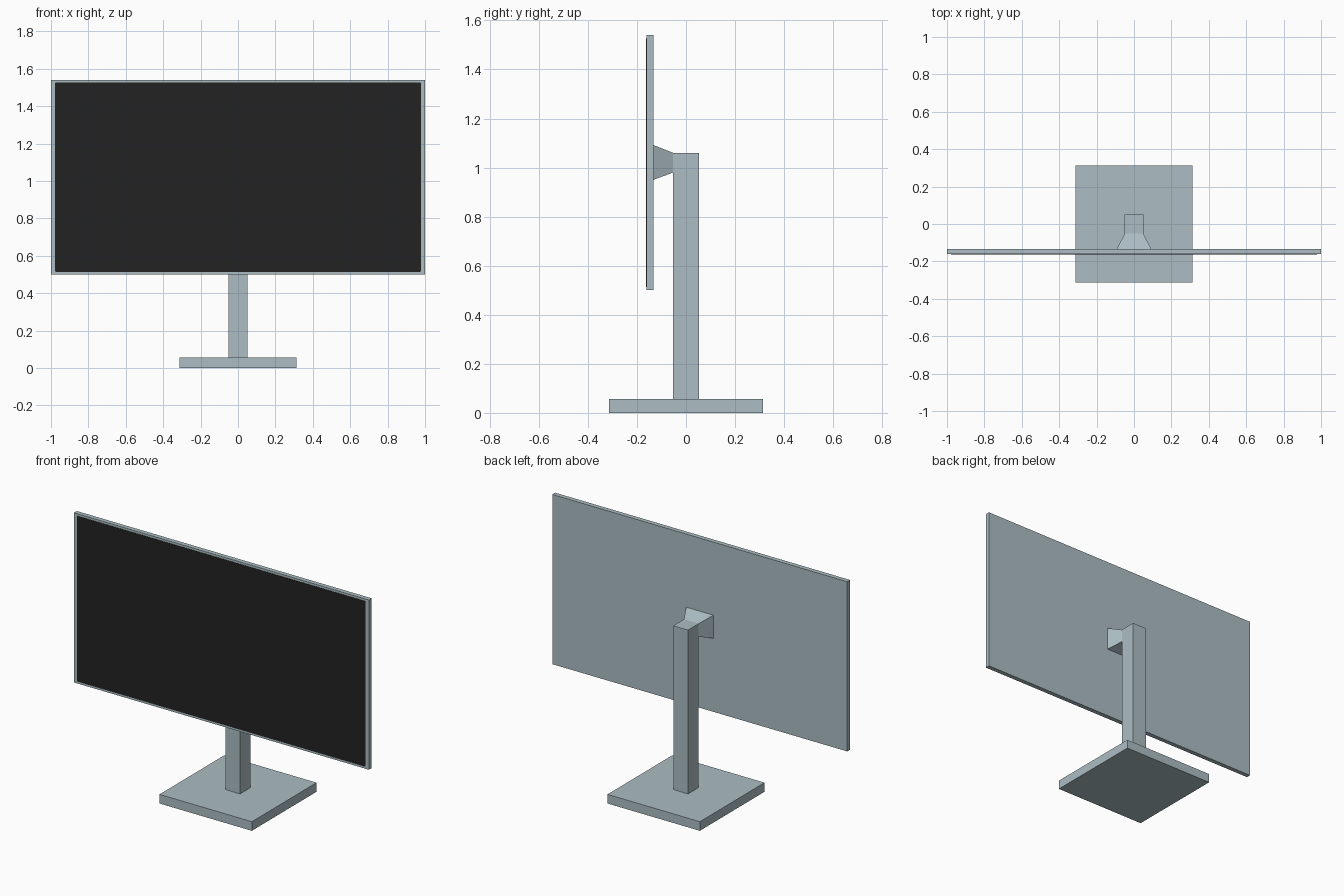
import bpy, bmesh
from math import sin, cos, pi

if "Cube" in bpy.data.objects:
    bpy.data.objects.remove(bpy.data.objects["Cube"])


def material(name, rgb):
    m = bpy.data.materials.new(name)
    m.diffuse_color = (*rgb, 1.0)
    m.use_nodes = True
    m.node_tree.nodes["Principled BSDF"].inputs["Base Color"].default_value = m.diffuse_color
    return m


casing = material("pale_blue_grey", (0.412, 0.509, 0.546))
glass = material("near_black", (0.016, 0.016, 0.016))


def loft(name, front, back, mat):
    """Solid between two (x, y, z) outlines with equal point counts."""
    bm = bmesh.new()
    a = [bm.verts.new(p) for p in front]
    b = [bm.verts.new(p) for p in back]
    n = len(a)
    bm.faces.new(a)
    bm.faces.new(b[::-1])
    for i in range(n):
        j = (i + 1) % n
        bm.faces.new((a[j], a[i], b[i], b[j]))
    bmesh.ops.recalc_face_normals(bm, faces=bm.faces)
    me = bpy.data.meshes.new(name)
    bm.to_mesh(me)
    bm.free()
    me.materials.append(mat)
    ob = bpy.data.objects.new(name, me)
    bpy.context.collection.objects.link(ob)
    return ob


def rect(half_w, y, z0, z1):
    return [(-half_w, y, z0), (half_w, y, z0), (half_w, y, z1), (-half_w, y, z1)]


def round_rect(half_w, y, z0, z1, r, steps=4):
    pts = []
    corners = [(half_w - r, z0 + r, -pi / 2), (half_w - r, z1 - r, 0),
               (-half_w + r, z1 - r, pi / 2), (-half_w + r, z0 + r, pi)]
    for cx, cz, start in corners:
        for i in range(steps + 1):
            t = start + i * pi / 2 / steps
            pts.append((cx + r * cos(t), y, cz + r * sin(t)))
    return pts


# Square foot and upright column
loft("base_plate", rect(0.313, -0.313, 0, 0.056), rect(0.313, 0.313, 0, 0.056), casing)
loft("column", rect(0.05, -0.052, 0.056, 1.06), rect(0.05, 0.052, 0.056, 1.06), casing)

# Flared bracket joining column to panel
loft("mount_bracket", rect(0.092, -0.133, 0.95, 1.092), rect(0.05, -0.052, 0.98, 1.06), casing)

# Panel housing and thin display plate on its front
loft("panel_housing", rect(1.0, -0.161, 0.5, 1.54), rect(1.0, -0.133, 0.5, 1.54), casing)
loft("display", round_rect(0.978, -0.163, 0.513, 1.527, 0.008),
     round_rect(0.978, -0.160, 0.513, 1.527, 0.008), glass)
